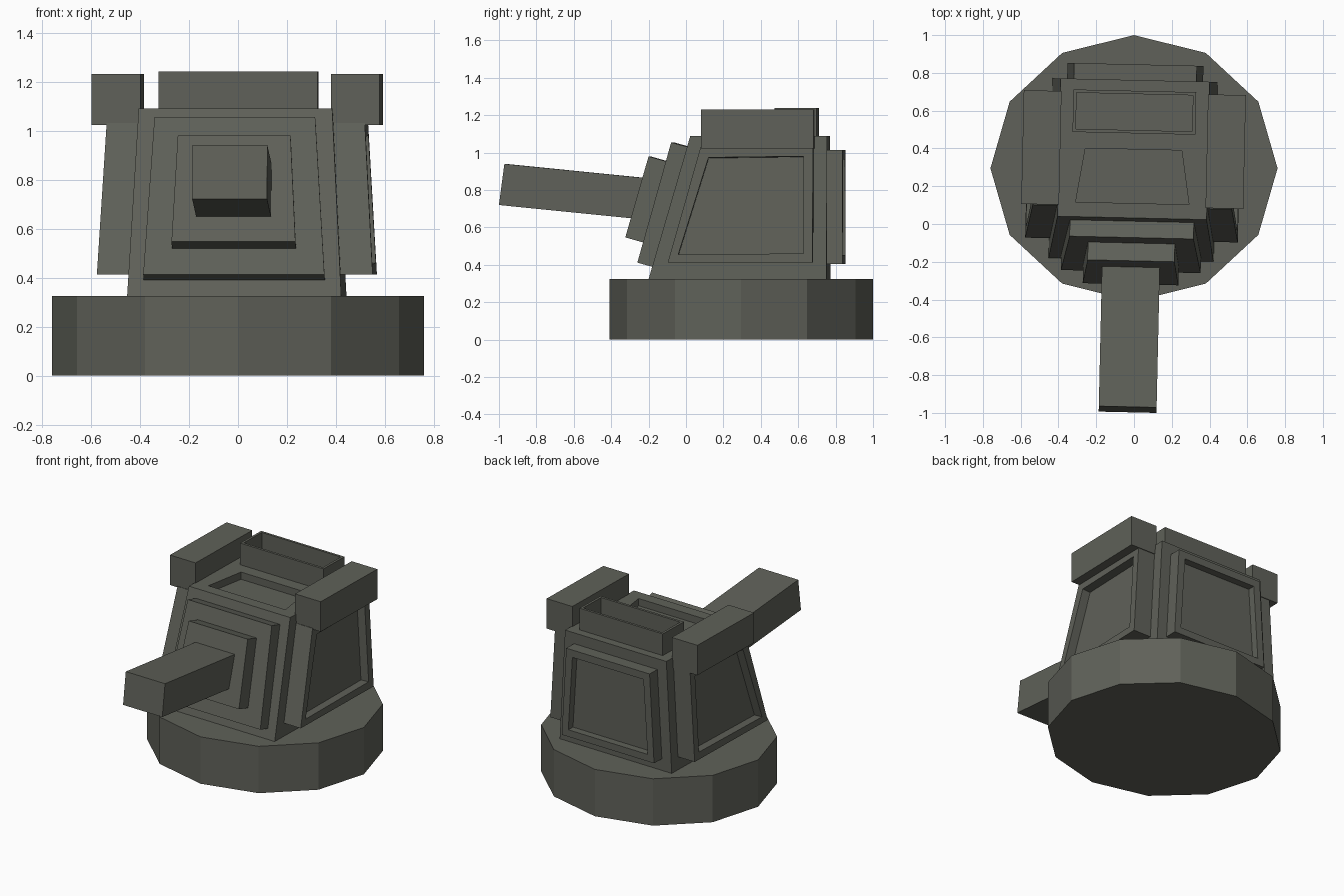
import bpy, bmesh, math
from mathutils import Vector, Matrix

if "Cube" in bpy.data.objects:
    bpy.data.objects.remove(bpy.data.objects["Cube"])

mat = bpy.data.materials.new("dark_olive_grey")
mat.diffuse_color = (0.115, 0.12, 0.10, 1)
mat.use_nodes = True
mat.node_tree.nodes["Principled BSDF"].inputs["Base Color"].default_value = mat.diffuse_color

# whole turret is turned very slightly on its base
PIVOT = Vector((0, 0.5, 0))
TURN = Matrix.Translation(PIVOT) @ Matrix.Rotation(math.radians(-1.3), 4, 'Z') @ Matrix.Translation(-PIVOT)


def finish(name, bm, turn=True):
    bmesh.ops.recalc_face_normals(bm, faces=bm.faces)
    if turn:
        bm.transform(TURN)
    me = bpy.data.meshes.new(name)
    bm.to_mesh(me)
    bm.free()
    me.materials.append(mat)
    ob = bpy.data.objects.new(name, me)
    bpy.context.collection.objects.link(ob)
    return ob


def hexa(a, b):
    """Solid between two four-point loops."""
    bm = bmesh.new()
    va = [bm.verts.new(p) for p in a]
    vb = [bm.verts.new(p) for p in b]
    bm.faces.new(va)
    bm.faces.new(vb)
    for i in range(4):
        j = (i + 1) % 4
        bm.faces.new((va[i], va[j], vb[j], vb[i]))
    bmesh.ops.recalc_face_normals(bm, faces=bm.faces)
    return bm


def recess(bm, direction, margin, depth):
    """Inset the face that looks along direction and sink it."""
    f = max(bm.faces, key=lambda f: f.normal.dot(Vector(direction)))
    n = f.normal.copy()
    bmesh.ops.inset_region(bm, faces=[f], thickness=margin)
    rim = bmesh.ops.extrude_face_region(bm, geom=[f])
    verts = [v for v in rim['geom'] if isinstance(v, bmesh.types.BMVert)]
    bmesh.ops.delete(bm, geom=[f], context='FACES_ONLY') if f.is_valid else None
    bmesh.ops.translate(bm, verts=verts, vec=-n * depth)
    return verts


def rect(x0, x1, y0, y1, z):
    return [(x0, y0, z), (x1, y0, z), (x1, y1, z), (x0, y1, z)]


def box(x0, x1, y0, y1, z0, z1):
    return hexa(rect(x0, x1, y0, y1, z0), rect(x0, x1, y0, y1, z1))


def slab(y0, z0, w0, y1, z1, w1, thick):
    """Plate leaning with the front, pushed back along its own normal."""
    n = Vector((0, z1 - z0, y0 - y1)).normalized() * thick
    outer = [Vector(p) for p in ((-w0, y0, z0), (w0, y0, z0), (w1, y1, z1), (-w1, y1, z1))]
    return hexa(outer, [p + n for p in outer])


# twelve-sided base
bm = bmesh.new()
bmesh.ops.create_cone(bm, cap_ends=True, segments=12, radius1=1, radius2=1, depth=0.325)
bm.transform(Matrix.Translation((0, 0.295, 0.1625)) @ Matrix.Diagonal((0.76, 0.705, 1, 1)))
finish("base", bm, False)

# tapered body with a sunken hatch on the roof
bm = hexa(rect(-0.437, 0.437, -0.19, 0.762, 0.325), rect(-0.395, 0.395, 0.032, 0.762, 1.09))
floor = recess(bm, (0, 0, 1), 0.08, 0.05)
hatch = {(-1, -1): (-0.3, 0.11), (1, -1): (0.3, 0.11), (1, 1): (0.255, 0.395), (-1, 1): (-0.255, 0.395)}
for v in bm.verts:
    if v.co.z > 1.0 and abs(v.co.x) < 0.39:
        v.co.x, v.co.y = hatch[(1 if v.co.x > 0 else -1, 1 if v.co.y > 0.4 else -1)]
finish("body", bm)

# stepped front plates
finish("front_plate_large", slab(-0.252, 0.412, 0.37, -0.072, 1.055, 0.328, 0.1))
finish("front_plate_small", slab(-0.319, 0.547, 0.253, -0.195, 0.98, 0.23, 0.1))

# square gun barrel
w = 0.153
finish("barrel", hexa([(-w, -0.997, 0.72), (w, -0.997, 0.72), (w, -0.968, 0.94), (-w, -0.968, 0.94)],
                      [(-w, -0.2, 0.64), (w, -0.2, 0.64), (w, -0.171, 0.86), (-w, -0.171, 0.86)]))

# framed back plate
bm = hexa([(-0.36, 0.845, 0.405), (0.36, 0.845, 0.405), (0.325, 0.845, 1.015), (-0.325, 0.845, 1.015)],
          [(-0.36, 0.74, 0.405), (0.36, 0.74, 0.405), (0.325, 0.74, 1.015), (-0.325, 0.74, 1.015)])
recess(bm, (0, 1, 0), 0.07, 0.05)
finish("back_plate", bm)

# framed side plates and the blocks on top of them
for s, side in ((-1, "left"), (1, "right")):
    outer = [(s * 0.563, -0.085, 0.412), (s * 0.563, 0.69, 0.412),
             (s * 0.527, 0.69, 1.03), (s * 0.527, 0.09, 1.03)]
    bm = hexa(outer, [(x - s * 0.15, y, z) for x, y, z in outer])
    recess(bm, (s, 0, 0), 0.07, 0.06)
    finish(side + "_side_plate", bm)
    x0, x1 = sorted((s * 0.388, s * 0.588))
    finish(side + "_top_block", box(x0, x1, 0.093, 0.695, 1.022, 1.23))

# open-topped vent at the back of the roof
bm = box(-0.325, 0.325, 0.48, 0.705, 1.06, 1.24)
recess(bm, (0, 0, 1), 0.024, 0.13)
finish("roof_vent", bm)
